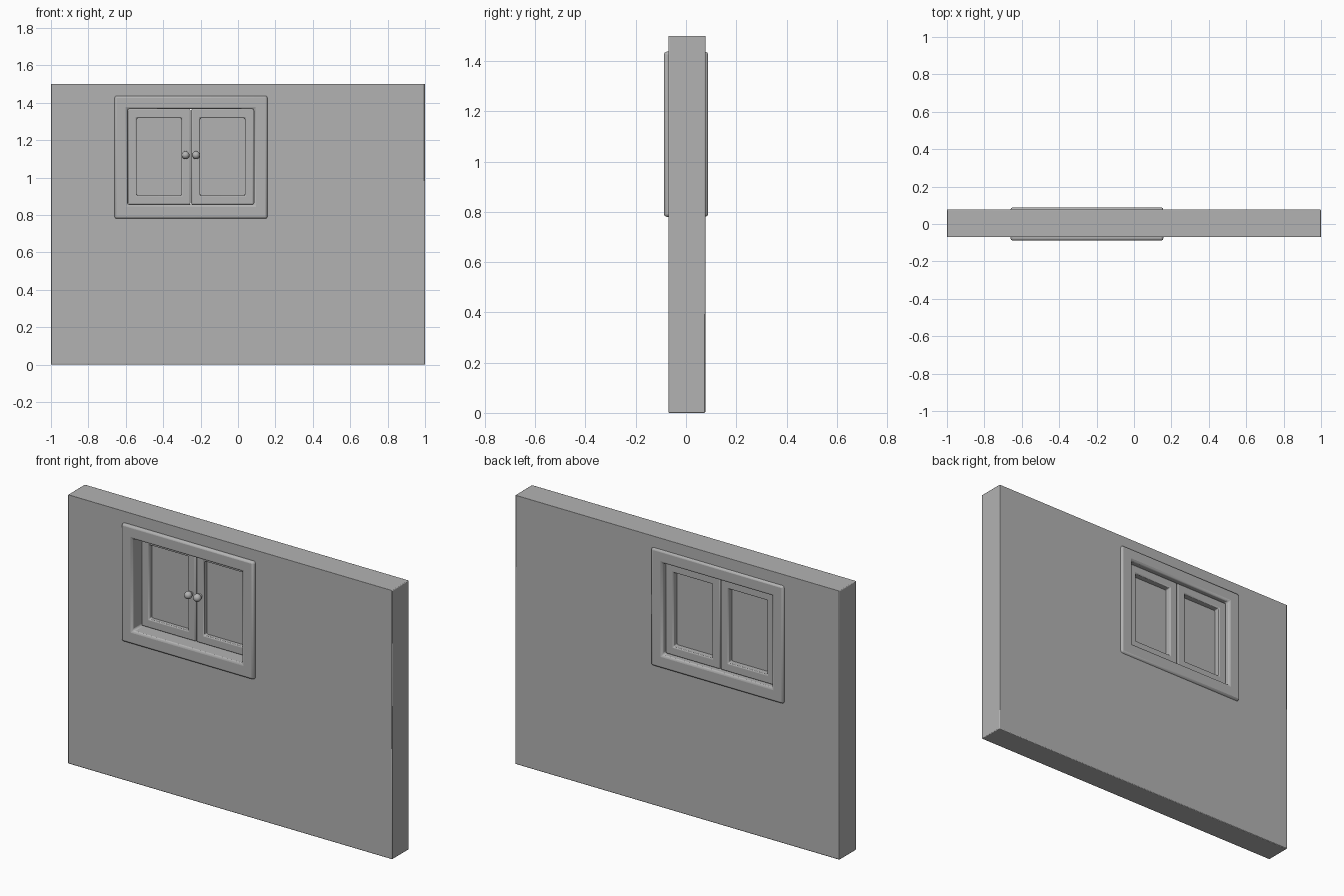
import bpy, bmesh, math
from mathutils import Matrix

cube = bpy.data.objects.get("Cube")
if cube:
    bpy.data.objects.remove(cube, do_unlink=True)

grey = bpy.data.materials.new("plain grey")
grey.use_nodes = True
colour = (0.45, 0.45, 0.45, 1)
grey.diffuse_color = colour
grey.node_tree.nodes["Principled BSDF"].inputs["Base Color"].default_value = colour


def finish(name, bm, bevel=0.0, segments=2):
    bmesh.ops.recalc_face_normals(bm, faces=bm.faces)
    mesh = bpy.data.meshes.new(name)
    bm.to_mesh(mesh)
    bm.free()
    mesh.materials.append(grey)
    ob = bpy.data.objects.new(name, mesh)
    bpy.context.collection.objects.link(ob)
    if bevel:
        mod = ob.modifiers.new("soft edges", "BEVEL")
        mod.width = bevel
        mod.segments = segments
        mod.limit_method = "ANGLE"
    bpy.ops.object.select_all(action="DESELECT")
    ob.select_set(True)
    bpy.context.view_layer.objects.active = ob
    bpy.ops.object.shade_smooth_by_angle(angle=math.radians(35))
    return ob


def ring(name, outer, inner, y0, y1, bevel):
    """Rectangular surround; rectangles are (x0, x1, z0, z1)."""
    bm = bmesh.new()

    def loop(r, y):
        x0, x1, z0, z1 = r
        return [bm.verts.new((x, y, z)) for x, z in
                ((x0, z0), (x1, z0), (x1, z1), (x0, z1))]

    loops = [loop(outer, y0), loop(inner, y0), loop(inner, y1), loop(outer, y1)]
    for a, b in zip(loops, loops[1:] + loops[:1]):
        for i in range(4):
            j = (i + 1) % 4
            bm.faces.new((a[i], a[j], b[j], b[i]))
    return finish(name, bm, bevel)


def grow(r, d):
    return (r[0] - d, r[1] + d, r[2] - d, r[3] + d)


def box(name, r, y0, y1):
    bm = bmesh.new()
    size = (r[1] - r[0], y1 - y0, r[3] - r[2])
    centre = ((r[0] + r[1]) / 2, (y0 + y1) / 2, (r[2] + r[3]) / 2)
    bmesh.ops.create_cube(bm, size=1, matrix=Matrix.Translation(centre)
                          @ Matrix.Diagonal((*size, 1)))
    return finish(name, bm)


# Wall with the window surround set into it
casing = (-0.66, 0.157, 0.78, 1.437)
opening = (-0.59, 0.085, 0.855, 1.367)
ring("wall", (-1, 1, 0, 1.5), grow(casing, -0.03), -0.07, 0.077, 0.004)
ring("window_frame", casing, opening, -0.088, 0.088, 0.011)

# Pair of shutters, each a bevelled surround with a thin panel and a knob
middle = -0.2525
for side, label in ((-1, "right"), (1, "left")):
    xs = sorted((middle + side * 0.002, middle + side * 0.337))
    leaf = (xs[0], xs[1], 0.856, 1.366)
    pane = grow(leaf, -0.048)
    ring(label + "_shutter_frame", leaf, pane, -0.01, 0.06, 0.006)
    box(label + "_shutter_panel", grow(pane, 0.01), 0.015, 0.025)

    knob_x = middle + side * 0.028
    bm = bmesh.new()
    bmesh.ops.create_uvsphere(bm, u_segments=24, v_segments=14, radius=0.021,
                              matrix=Matrix.Translation((knob_x, -0.038, 1.12)))
    finish(label + "_knob", bm)
    bm = bmesh.new()
    bmesh.ops.create_cone(bm, cap_ends=True, segments=16, radius1=0.01,
                          radius2=0.01, depth=0.03,
                          matrix=Matrix.Translation((knob_x, -0.02, 1.12))
                          @ Matrix.Rotation(math.pi / 2, 4, "X"))
    finish(label + "_knob_stem", bm)
